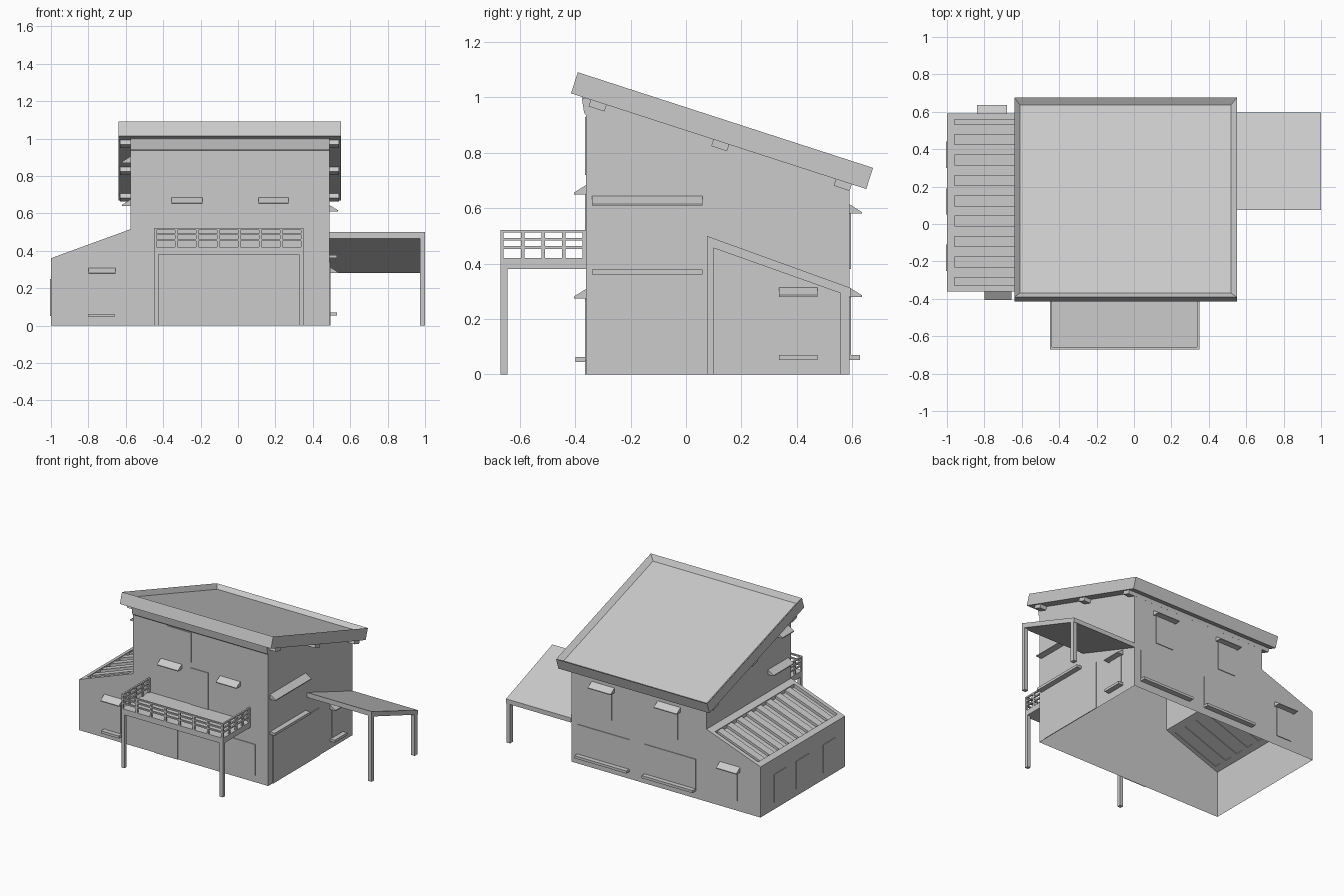
import bpy
import bmesh
import math
from mathutils import Matrix

cube = bpy.data.objects.get("Cube")
if cube:
    bpy.data.objects.remove(cube, do_unlink=True)

grey = bpy.data.materials.new("plain_grey")
grey.use_nodes = True
GREY = (0.6, 0.6, 0.6, 1)
grey.diffuse_color = GREY
grey.node_tree.nodes["Principled BSDF"].inputs["Base Color"].default_value = GREY

# Wall planes of the house
FRONT, BACK = -0.36, 0.59
LEFT, RIGHT, ANNEX = 0.49, -0.575, -1.0


def finish(name, bm):
    bmesh.ops.recalc_face_normals(bm, faces=bm.faces[:])
    mesh = bpy.data.meshes.new(name)
    bm.to_mesh(mesh)
    bm.free()
    mesh.materials.append(grey)
    obj = bpy.data.objects.new(name, mesh)
    bpy.context.scene.collection.objects.link(obj)
    return obj


# Placement of a profile (u, v) swept along t
def along_x(u, v, t):
    return (t, u, v)


def along_y(u, v, t):
    return (u, t, v)


SIDES = {
    "front": lambda u, v, t: (t, FRONT - u, v),
    "back": lambda u, v, t: (t, BACK + u, v),
    "left": lambda u, v, t: (LEFT + u, t, v),
    "right": lambda u, v, t: (RIGHT - u, t, v),
    "annex": lambda u, v, t: (ANNEX - u, t, v),
}


def prism(name, profile, lo, hi, place, skip=()):
    bm = bmesh.new()
    a = [bm.verts.new(place(u, v, lo)) for u, v in profile]
    b = [bm.verts.new(place(u, v, hi)) for u, v in profile]
    if "lo" not in skip:
        bm.faces.new(a)
    if "hi" not in skip:
        bm.faces.new(b[::-1])
    n = len(profile)
    for i in range(n):
        if i not in skip:
            j = (i + 1) % n
            bm.faces.new((a[i], b[i], b[j], a[j]))
    return finish(name, bm)


def box(name, x, y, z):
    return prism(name, [(x[0], z[0]), (x[1], z[0]), (x[1], z[1]), (x[0], z[1])],
                 y[0], y[1], along_y)


def awning(side, a, b, z):
    prism(side + "_awning", [(0, z), (0.045, z), (0.045, z + 0.006), (0, z + 0.034)],
          a, b, SIDES[side])


def sill(side, a, b, z):
    prism(side + "_sill", [(0, z), (0.038, z), (0.038, z + 0.018), (0, z + 0.018)],
          a, b, SIDES[side])


def plate(side, a, b, z0, z1):
    prism(side + "_panel", [(0, z0), (0.005, z0), (0.005, z1), (0, z1)], a, b, SIDES[side])


# House shell, open underneath and towards the annex
prism("house_walls", [(FRONT, 0), (BACK, 0), (BACK, 0.695), (FRONT, 0.998)],
      RIGHT, LEFT, along_x, skip=(0, "lo"))
prism("upper_side_wall", [(FRONT, 0.49), (BACK, 0.49), (BACK, 0.695), (FRONT, 0.998)],
      RIGHT, LEFT, along_x, skip=(0, 1, 2, 3, "hi"))
prism("front_fascia", [(FRONT, 0.935), (FRONT - 0.008, 0.945), (FRONT - 0.016, 1.0), (FRONT, 0.995)],
      RIGHT, LEFT, along_x)

# Annex shell with a recessed sloping roof, rims and slats
prism("annex_walls", [(ANNEX, 0), (ANNEX, 0.335), (RIGHT, 0.49), (RIGHT, 0)],
      FRONT, BACK, along_y, skip=(2, 3))


def slope(x, drop):
    return (x, 0.36 + (x - ANNEX) * 0.365 - drop)


def sloped_strip(name, x0, x1, y0, y1, drop):
    prism(name, [slope(x0, 0.03), slope(x1, 0.03), slope(x1, drop), slope(x0, drop)],
          y0, y1, along_y)


sloped_strip("annex_front_rim", ANNEX, RIGHT, FRONT, -0.33, 0)
sloped_strip("annex_back_rim", ANNEX, RIGHT, 0.56, BACK, 0)
sloped_strip("annex_outer_rim", ANNEX, -0.96, -0.33, 0.56, 0)
sloped_strip("annex_inner_rim", -0.62, RIGHT, -0.33, 0.56, 0)
for i in range(8):
    y = -0.285 + i * 0.109
    sloped_strip("annex_slat", -0.96, -0.62, y, y + 0.055, 0.006)

# Main roof: tilted slab with a sunken top, plus beams under it
TILT = Matrix.Translation((-0.045, 0.13, 0.88)) @ Matrix.Rotation(math.radians(-17.95), 4, "X")
bm = bmesh.new()
bmesh.ops.create_cube(bm, size=1, matrix=Matrix.Diagonal((1.19, 1.12, 0.08, 1)))
top = max(bm.faces, key=lambda f: f.calc_center_median().z)
bmesh.ops.inset_region(bm, faces=[top], thickness=0.045)
bmesh.ops.translate(bm, verts=top.verts[:], vec=(0, 0, -0.03))
bm.transform(TILT)
finish("main_roof", bm)
for y in (-0.455, 0.01, 0.475):
    bm = bmesh.new()
    bmesh.ops.create_cube(bm, size=1, matrix=Matrix.Translation((0, y, -0.05))
                          @ Matrix.Diagonal((1.17, 0.06, 0.03, 1)))
    bm.transform(TILT)
    finish("roof_beam", bm)

# Balcony deck, posts and railing
BX, BY = (-0.45, 0.35), (-0.67, FRONT)
box("balcony_deck", BX, BY, (0.38, 0.42))
for x in (BX[0], BX[1] - 0.025):
    box("balcony_post", (x, x + 0.025), (BY[0], BY[0] + 0.025), (0, 0.38))
for z in (0.453, 0.483, 0.512):
    box("front_rail", BX, (BY[0], BY[0] + 0.012), (z, z + 0.01))
    for x in (BX[0], BX[1] - 0.012):
        box("side_rail", (x, x + 0.012), BY, (z, z + 0.01))
for i in range(8):
    x = BX[0] + i * (BX[1] - BX[0] - 0.014) / 7
    box("front_baluster", (x, x + 0.014), (BY[0], BY[0] + 0.012), (0.42, 0.52))
for i in range(1, 5):
    y = BY[0] + i * (BY[1] - BY[0] - 0.014) / 4
    for x in (BX[0], BX[1] - 0.012):
        box("side_baluster", (x, x + 0.012), (y, y + 0.014), (0.42, 0.52))

# Carport
prism("carport_roof", [(0.075, 0.5), (0.595, 0.312), (0.595, 0.28), (0.075, 0.465)],
      LEFT, 1.0, along_x)
box("carport_front_post", (0.972, 1.0), (0.075, 0.1), (0, 0.47))
box("carport_back_post", (0.972, 1.0), (0.558, 0.59), (0, 0.3))

# Awnings, sills and thin window and door panels
for a, b in ((-0.355, -0.19), (0.11, 0.27)):
    awning("front", a, b, 0.65)
awning("front", -0.80, -0.655, 0.275)
sill("front", -0.80, -0.66, 0.045)
plate("front", -0.78, -0.67, 0.063, 0.275)
plate("front", -0.12, 0.02, 0.42, 0.68)
plate("front", -0.3, -0.114, 0.72, 0.93)
plate("front", -0.4, -0.22, 0, 0.25)
plate("front", 0.05, 0.39, 0.05, 0.27)

for a, b in ((0.15, 0.33), (-0.37, -0.19)):
    awning("back", a, b, 0.58)
    plate("back", a + 0.02, b - 0.02, 0.38, 0.58)
awning("back", -0.84, -0.68, 0.28)
plate("back", -0.82, -0.70, 0.07, 0.28)
for a, b in ((0.03, 0.44), (-0.49, -0.09)):
    sill("back", a, b, 0.052)
    plate("back", a, b, 0.07, 0.28)

awning("left", -0.34, 0.06, 0.61)
sill("left", -0.34, 0.06, 0.36)
awning("left", 0.335, 0.475, 0.28)
sill("left", 0.335, 0.475, 0.053)
plate("left", -0.31, 0.21, 0, 0.34)
plate("left", 0.35, 0.46, 0.07, 0.28)

awning("right", -0.33, -0.2, 0.87)
awning("right", -0.33, -0.1, 0.64)
for a in (0.30, 0.05, -0.25):
    plate("annex", a, a + 0.14, 0.05, 0.25)
